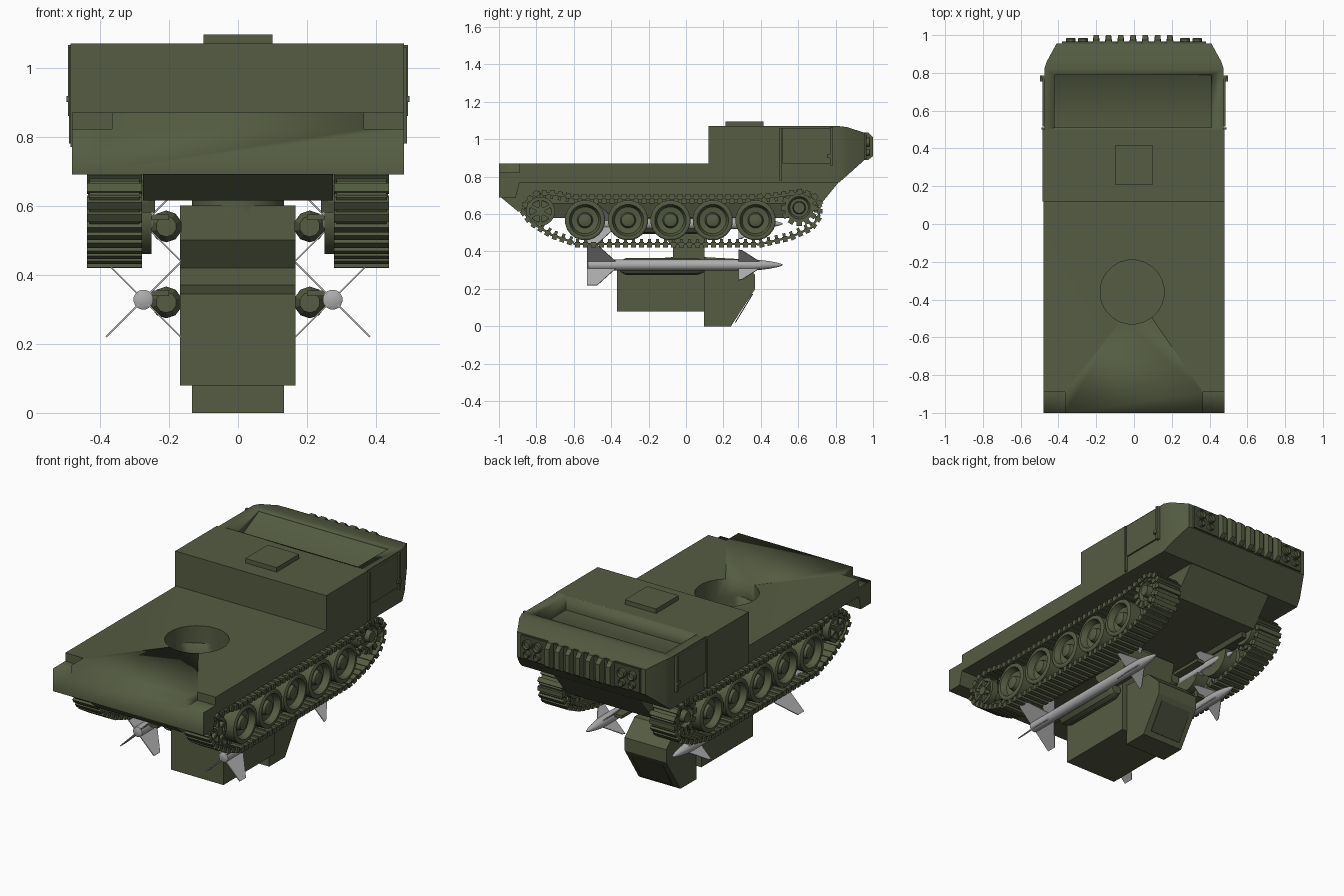
import bpy, bmesh, math
from mathutils import Vector, Matrix

if "Cube" in bpy.data.objects:
    bpy.data.objects.remove(bpy.data.objects["Cube"])


def material(name, col):
    m = bpy.data.materials.new(name)
    m.diffuse_color = (*col, 1)
    m.use_nodes = True
    m.node_tree.nodes["Principled BSDF"].inputs["Base Color"].default_value = m.diffuse_color
    return m


GREEN = material("olive_paint", (0.09, 0.107, 0.055))
DARK = material("dark_olive", (0.06, 0.07, 0.038))
GREY = material("missile_grey", (0.42, 0.42, 0.42))


def finish(name, bm, mat=GREEN, angle=30):
    bmesh.ops.recalc_face_normals(bm, faces=bm.faces)
    me = bpy.data.meshes.new(name)
    bm.to_mesh(me)
    bm.free()
    ob = bpy.data.objects.new(name, me)
    bpy.context.collection.objects.link(ob)
    me.materials.append(mat)
    bpy.ops.object.select_all(action='DESELECT')
    ob.select_set(True)
    bpy.context.view_layer.objects.active = ob
    bpy.ops.object.shade_smooth_by_angle(angle=math.radians(angle))
    return ob


def add_box(bm, x0, x1, y0, y1, z0, z1, mat=Matrix()):
    m = mat @ Matrix.Translation(((x0+x1)/2, (y0+y1)/2, (z0+z1)/2)) @ Matrix.Diagonal((abs(x1-x0), y1-y0, z1-z0, 1))
    bmesh.ops.create_cube(bm, size=1, matrix=m)


def box(name, *dims, mat=GREEN):
    bm = bmesh.new()
    add_box(bm, *dims)
    return finish(name, bm, mat)


def loft(bm, rings):
    vs = [[bm.verts.new(p) for p in r] for r in rings]
    n = len(vs[0])
    for a, b in zip(vs, vs[1:]):
        for i in range(n):
            bm.faces.new((a[i], a[(i+1) % n], b[(i+1) % n], b[i]))
    bm.faces.new(vs[0])
    bm.faces.new(vs[-1])


def side_profile(name, pts, x0, x1, mat=GREEN):
    # (y, z) outline extruded across x
    bm = bmesh.new()
    loft(bm, [[(x, y, z) for y, z in pts] for x in (x0, x1)])
    return finish(name, bm, mat)


def add_lathe(bm, prof, n, mat):
    # (distance along local z, radius) spun around local z
    loft(bm, [[mat @ Vector((r*math.cos(2*math.pi*(i+.5)/n), r*math.sin(2*math.pi*(i+.5)/n), d)) for i in range(n)]
              for d, r in prof])


def cut(ob, cutter):
    m = ob.modifiers.new("cut", 'BOOLEAN')
    m.object = cutter
    m.operation = 'DIFFERENCE'
    m.solver = 'EXACT'
    cutter.hide_render = True
    cutter.hide_viewport = True


ALONG_Y = Matrix.Rotation(-math.pi/2, 4, 'X')

# rear deck, with stepped corners and a turret well
deck = side_profile("rear_deck", [(-1, .69), (-1, .87), (.13, .87), (.13, .77), (-.89, .77), (-.91, .69)], -.48, .48)
bm = bmesh.new()
for s in (-1, 1):
    add_box(bm, s*.365, s*.52, -1.05, -.89, .822, .92)
add_lathe(bm, [(.66, .17), (.95, .17)], 24, Matrix.Translation((-.01, -.36, 0)))
well_cutter = finish("well_cutter", bm)
cut(deck, well_cutter)

# lower hull between the tracks
belly = side_profile("lower_hull", [(-.99, .69), (-.9, .615), (.69, .615), (.82, .775), (-.9, .775)], -.275, .275)
cut(belly, well_cutter)

# cab, with a sunken windscreen trough in the roof
box("cab_rear", -.485, .48, .12, .5, .77, 1.07)
bm = bmesh.new()
loft(bm, [[(-w, y, a), (w, y, a), (w, y, b), (-w, y, b)] for y, w, a, b in
          ((.495, .475, .77, 1.07), (.82, .475, .77, 1.07), (.86, .462, .805, 1.065), (.955, .41, .89, 1.035))])
nose = finish("cab_nose", bm, GREEN, 20)
trough = side_profile("trough_cutter", [(.51, 1.1), (.51, .99), (.65, .99), (.79, 1.06), (.79, 1.1)], -.42, .41)
cut(nose, trough)
box("roof_hatch", -.1, .1, .21, .415, 1.06, 1.096)

# cab doors, handles and hinges
for s in (-1, 1):
    bm = bmesh.new()
    add_box(bm, s*.47, s*.484, .515, .775, .87, 1.06)
    add_box(bm, s*.47, s*.493, .77, .785, .86, 1.065)
    add_box(bm, s*.47, s*.497, .755, .785, .9, .918)
    add_box(bm, s*.47, s*.49, .5, .512, .78, 1.06)
    finish("cab_door", bm)

# front grille slats and headlights
box("grille_backing", -.38, .38, .94, .965, .895, 1.03, mat=DARK)
bm = bmesh.new()
for i in range(7):
    x = -.2 + i*.065
    loft(bm, [[(x-.02, .955, z), (x+.02, .955, z), (x+.014, y, z), (x-.014, y, z)]
              for z, y in ((.89, .975), (.91, 1.0), (1.01, 1.0), (1.035, .975))])
finish("grille_slats", bm)
bm = bmesh.new()
for s in (-1, 1):
    for dx, z, r in ((.27, .985, .027), (.335, .985, .027), (.27, .93, .02), (.335, .93, .02)):
        add_lathe(bm, [(.94, r), (.98, r), (.985, r*.8), (.97, r*.7)], 12,
                  Matrix.Translation((s*dx, 0, z)) @ ALONG_Y)
finish("headlights", bm)

# running gear
track_path = [(-.58, .438), (.4, .438), (.56, .475), (.67, .525), (.712, .585), (.715, .655), (.68, .7), (.61, .718),
              (.5, .7), (.37, .69), (-.6, .69), (-.72, .712), (-.8, .708), (-.855, .665), (-.868, .61), (-.83, .555),
              (-.72, .487)]
for s in (-1, 1):
    across = Matrix.Rotation(s*math.pi/2, 4, 'Y')
    # five road wheels with dished faces
    bm = bmesh.new()
    for y in (-.54, -.31, -.083, .143, .372):
        add_lathe(bm, [(.25, .03), (.25, .108), (.33, .108), (.33, .07), (.35, .07), (.35, .108), (.425, .108),
                       (.43, .1), (.43, .085), (.395, .072), (.39, .042), (.415, .035), (.42, .02)], 20,
                  Matrix.Translation((0, y, .567)) @ across)
    finish("road_wheels", bm)
    # axle beam
    box("suspension_beam", s*.24, s*.3, -.8, .63, .58, .66, mat=DARK)
    # toothed drive sprocket
    c = Matrix.Translation((0, .605, .634))
    bm = bmesh.new()
    add_lathe(bm, [(.27, .04), (.27, .078), (.42, .078), (.42, .06), (.4, .05), (.4, .035), (.435, .03), (.435, .01)],
              20, c @ across)
    for i in range(12):
        for x in (.29, .405):
            add_box(bm, s*x, s*(x+.02), -.014, .014, .06, .098, c @ Matrix.Rotation(i*math.pi/6, 4, 'X'))
    finish("drive_sprocket", bm)
    # spoked idler
    c = Matrix.Translation((0, -.778, .615))
    bm = bmesh.new()
    for x in (.28, .38):
        add_lathe(bm, [(x, .058), (x, .078), (x+.04, .078), (x+.04, .058), (x+.001, .057)], 20, c @ across)
        for i in range(6):
            add_box(bm, s*x, s*(x+.045), -.009, .009, .01, .065, c @ Matrix.Rotation(i*math.pi/3, 4, 'X'))
    add_lathe(bm, [(.26, .026), (.43, .026)], 12, c @ across)
    finish("rear_idler", bm)
    # track shoes spaced evenly along the loop
    pts = [Vector((0, y, z)) for y, z in track_path]
    segs = list(zip(pts, pts[1:] + pts[:1]))
    total = sum((b-a).length for a, b in segs)
    n = 80
    step = total/n
    bm = bmesh.new()
    for i in range(n):
        d = i*step
        for a, b in segs:
            if d <= (b-a).length:
                break
            d -= (b-a).length
        t = (b-a).normalized()
        m = Matrix.Translation(a + t*d) @ Matrix.Rotation(math.atan2(t.z, t.y), 4, 'X')
        add_box(bm, s*.285, s*.43, -step*.52, step*.52, -.004, .008, m)
        add_box(bm, s*.278, s*.437, -.013, .013, -.017, .012, m)
        add_box(bm, s*.345, s*.358, -.008, .008, .008, .03, m)
    finish("track", bm)

# turret body, neck and cockpit below the hull
side_profile("turret_body", [(-.37, .08), (-.37, .345), (-.07, .37), (-.07, .42), (-.13, .5), (-.13, .6), (.14, .6),
                             (.1, .42), (.1, .08)], -.168, .166)
side_profile("turret_cockpit", [(.095, 0), (.24, 0), (.37, .2), (.37, .275), (.28, .36), (.095, .37)], -.133, .133)
side_profile("cockpit_window", [(.262, .022), (.266, .02), (.359, .172), (.353, .172)], -.1, .1, mat=DARK)
bm = bmesh.new()
add_lathe(bm, [(.585, .135), (.63, .135)], 24, Matrix())
finish("turret_ring", bm)

# launch rails and missiles, two on each side
for s in (-1, 1):
    for z in (.32, .54):
        bm = bmesh.new()
        add_lathe(bm, [(-.35, .03), (-.32, .046), (.06, .046), (.1, .03)], 10, Matrix.Translation((s*.208, 0, z)) @ ALONG_Y)
        add_box(bm, s*.2, s*.25, -.45, .3, z+.018, z+.035)
        finish("launch_rail", bm)
        c = Matrix.Translation((s*.274, 0, z+.008))
        bm = bmesh.new()
        add_lathe(bm, [(-.53, .02), (-.525, .029), (.36, .029), (.4, .027), (.45, .02), (.49, .012), (.515, .004)], 16,
                  c @ ALONG_Y)
        for i in range(4):
            r = c @ Matrix.Rotation(math.radians(45+90*i), 4, 'Y')
            for outline in ([(-.53, .02), (-.53, .153), (-.475, .153), (-.37, .02)],
                            [(.28, .02), (.28, .115), (.3, .11), (.4, .02)]):
                loft(bm, [[r @ Vector((x, y, h)) for y, h in outline] for x in (-.0025, .0025)])
        finish("missile", bm, GREY)
